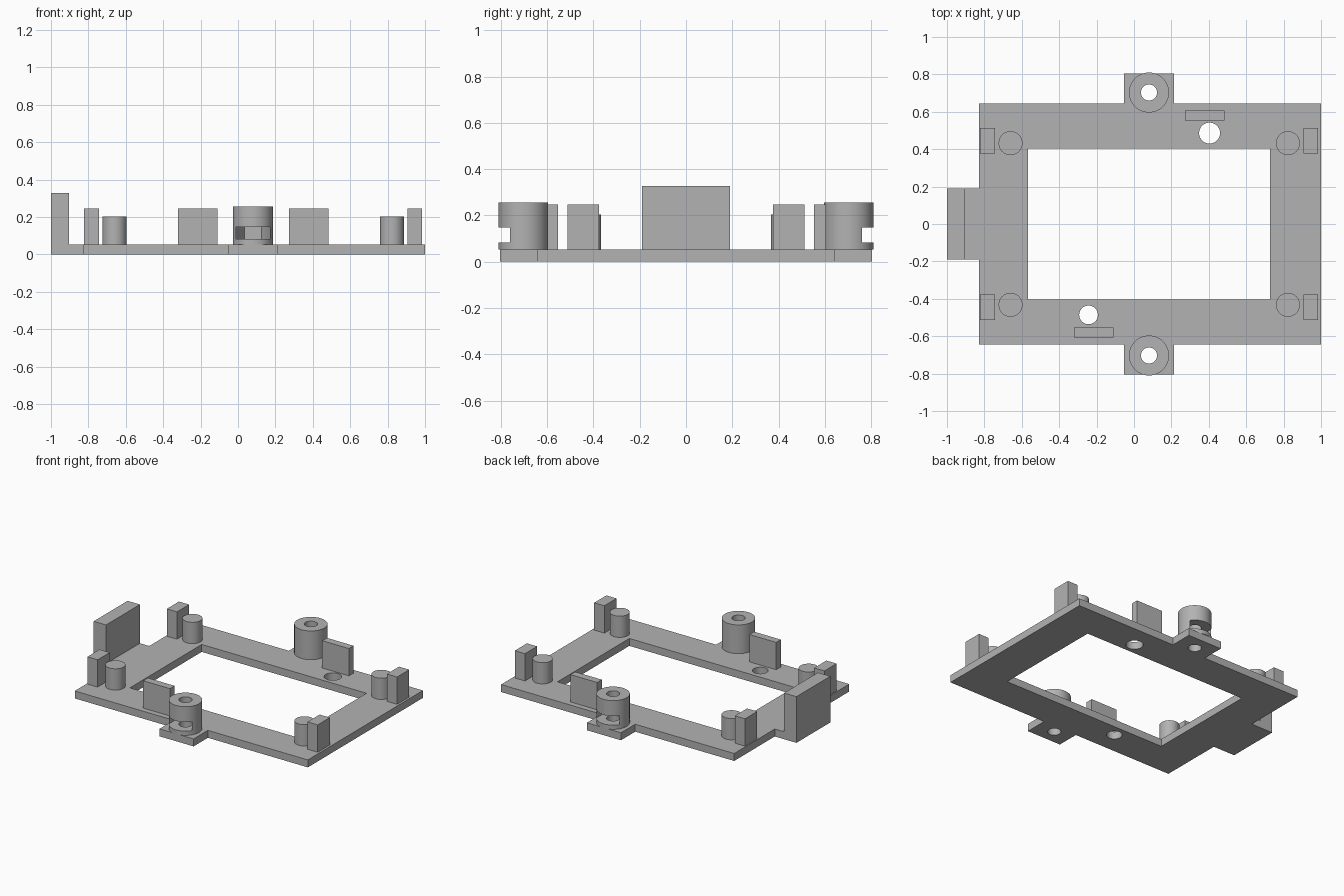
import bpy
import bmesh
from math import cos, sin, pi, radians

if "Cube" in bpy.data.objects:
    bpy.data.objects.remove(bpy.data.objects["Cube"])

grey = bpy.data.materials.new("plain grey")
grey.use_nodes = True
colour = (0.45, 0.45, 0.45, 1)
grey.diffuse_color = colour
grey.node_tree.nodes["Principled BSDF"].inputs["Base Color"].default_value = colour

BASE = 0.053          # plate thickness
BOSS_X, BOSS_Y = 0.08, 0.703


def prism(name, points, z0, z1):
    """Extrude a counter-clockwise outline from z0 up to z1."""
    bm = bmesh.new()
    face = bm.faces.new([bm.verts.new((x, y, z0)) for x, y in points])
    top = bmesh.ops.extrude_face_region(bm, geom=[face])
    verts = [v for v in top["geom"] if isinstance(v, bmesh.types.BMVert)]
    bmesh.ops.translate(bm, verts=verts, vec=(0, 0, z1 - z0))
    bmesh.ops.recalc_face_normals(bm, faces=bm.faces)
    mesh = bpy.data.meshes.new(name)
    bm.to_mesh(mesh)
    bm.free()
    mesh.materials.append(grey)
    obj = bpy.data.objects.new(name, mesh)
    bpy.context.collection.objects.link(obj)
    return obj


def box(name, x0, x1, y0, y1, z0, z1):
    return prism(name, [(x0, y0), (x1, y0), (x1, y1), (x0, y1)], z0, z1)


def cylinder(name, x, y, r, z0, z1, n=48):
    ring = [(x + r * cos(2 * pi * i / n), y + r * sin(2 * pi * i / n)) for i in range(n)]
    return prism(name, ring, z0, z1)


def activate(obj):
    bpy.ops.object.select_all(action='DESELECT')
    obj.select_set(True)
    bpy.context.view_layer.objects.active = obj


def cut(obj, cutter):
    cutter.hide_render = True
    mod = obj.modifiers.new("cut", 'BOOLEAN')
    mod.operation = 'DIFFERENCE'
    mod.solver = 'EXACT'
    mod.object = cutter
    activate(obj)
    bpy.ops.object.modifier_apply(modifier=mod.name)
    bpy.data.objects.remove(cutter)


def smooth(obj):
    activate(obj)
    bpy.ops.object.shade_smooth_by_angle(angle=radians(30))


# Base frame with two screw tabs and a side tab
half = [(-0.83, -0.645), (-0.053, -0.645), (-0.053, -0.805), (0.215, -0.805),
        (0.215, -0.645), (1.0, -0.645)]
side_tab = [(-0.83, 0.19), (-1.0, 0.19), (-1.0, -0.19), (-0.83, -0.19)]
outline = half + [(x, -y) for x, y in reversed(half)] + side_tab
frame = prism("base_frame", outline, 0, BASE)
cut(frame, box("opening_cutter", -0.567, 0.727, -0.403, 0.403, -0.1, 0.2))

for s, side in ((-1, "front"), (1, "back")):
    # Screw boss with a captive nut slot open to the outside
    boss = cylinder(side + "_screw_boss", BOSS_X, s * BOSS_Y, 0.107, BASE, 0.257, 64)
    r = 0.09
    slot = [(BOSS_X + r, s * 0.9), (BOSS_X - r, s * 0.9)]
    slot += [(BOSS_X - r * cos(a), s * (BOSS_Y - r * sin(a)))
             for a in (0, pi / 3, 2 * pi / 3, pi)]
    cut(boss, prism("slot_cutter", slot, 0.083, 0.147))
    for part in (boss, frame):
        cut(part, cylinder("bolt_cutter", BOSS_X, s * BOSS_Y, 0.043, -0.1, 0.4, 32))
    smooth(boss)

    # Cable hole and the upright plate beside it
    hole_x = 0.404 if s > 0 else -0.243
    radius = 0.056 if s > 0 else 0.05
    cut(frame, cylinder("hole_cutter", hole_x, s * 0.486, radius, -0.1, 0.2))
    plate_x = 0.378 if s > 0 else -0.215
    box(side + "_upright_plate", plate_x - 0.105, plate_x + 0.105,
        s * 0.58 - 0.026, s * 0.58 + 0.026, BASE, 0.247)

    # Corner pins and corner stops
    for end, pin_x, stop_x in (("right", -0.66, -0.783), ("left", 0.823, 0.945)):
        smooth(cylinder(f"{side}_{end}_pin", pin_x, s * 0.432, 0.064, BASE, 0.204))
        box(f"{side}_{end}_stop", stop_x - 0.04, stop_x + 0.04,
            s * 0.445 - 0.068, s * 0.445 + 0.068, BASE, 0.247)

smooth(frame)

# Tall end wall on the side tab
box("end_wall", -1.0, -0.903, -0.19, 0.19, BASE, 0.328)
